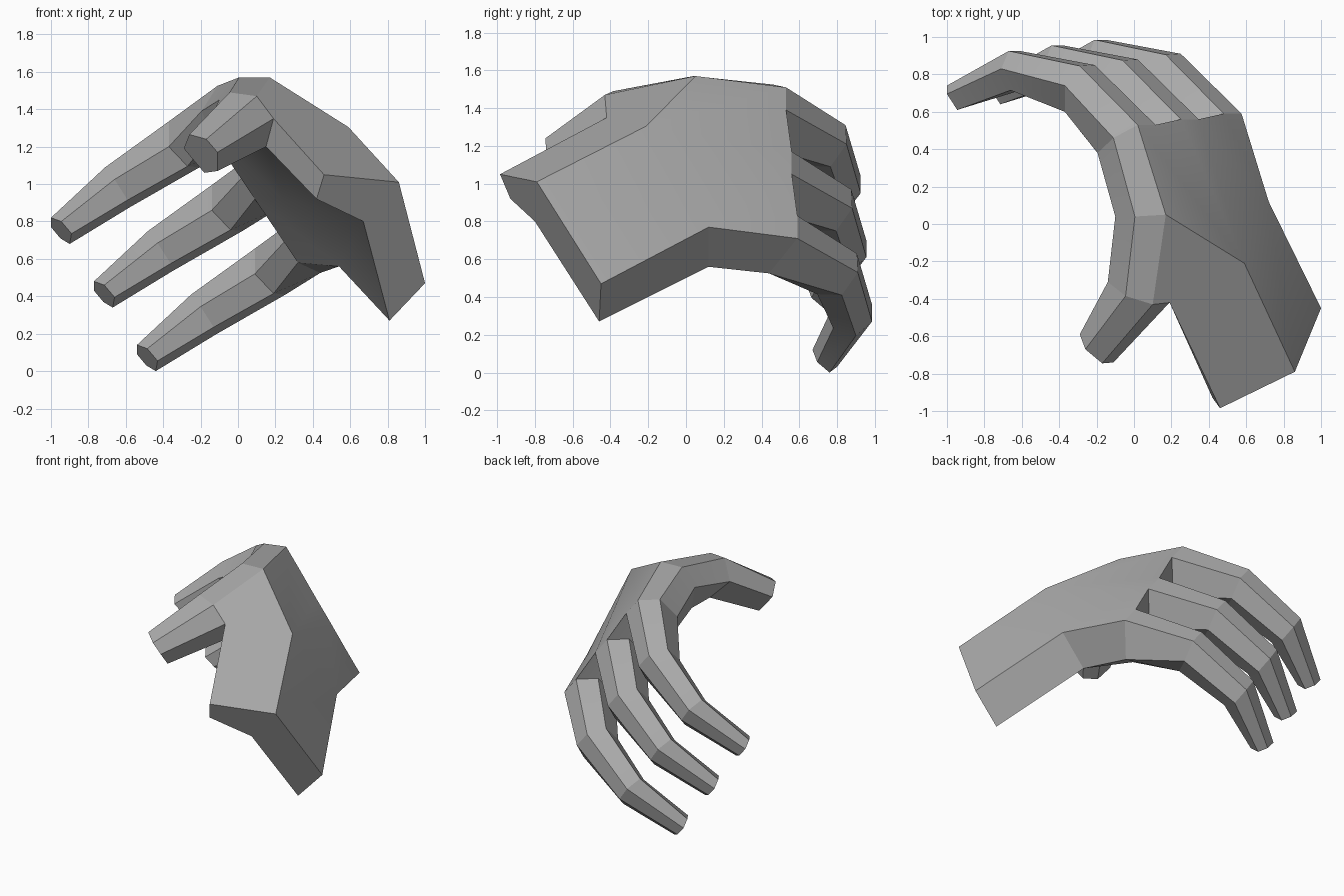
import bpy, bmesh, math
from mathutils import Vector

if "Cube" in bpy.data.objects:
    bpy.data.objects.remove(bpy.data.objects["Cube"])

skin = bpy.data.materials.new("plain grey")
skin.diffuse_color = (0.40, 0.40, 0.40, 1)
skin.use_nodes = True
skin.node_tree.nodes["Principled BSDF"].inputs["Base Color"].default_value = skin.diffuse_color


def make_part(name, faces):
    """Weld a list of polygons into one shaded object."""
    bm = bmesh.new()
    for f in faces:
        bm.faces.new([bm.verts.new(p) for p in f])
    bmesh.ops.remove_doubles(bm, verts=bm.verts[:], dist=0.0005)
    bmesh.ops.recalc_face_normals(bm, faces=bm.faces[:])
    me = bpy.data.meshes.new(name)
    bm.to_mesh(me)
    bm.free()
    ob = bpy.data.objects.new(name, me)
    bpy.context.collection.objects.link(ob)
    me.materials.append(skin)
    bpy.ops.object.select_all(action='DESELECT')
    ob.select_set(True)
    bpy.context.view_layer.objects.active = ob
    bpy.ops.object.shade_smooth_by_angle(angle=math.radians(18))
    return ob


def ring(*pts):
    return [Vector(p) for p in pts]


def tube(rings):
    """Six-sided tube through the rings, closed at its tip."""
    faces = [[a[i], a[(i + 1) % 6], b[(i + 1) % 6], b[i]]
             for a, b in zip(rings, rings[1:]) for i in range(6)]
    return faces + [rings[-1]]


# Finger rings from knuckle to tip; the three fingers share one shape
knuckle = ring((-.195, .38, 1.39), (-.11, .46, 1.525), (.02, .53, 1.51),
               (.115, .53, 1.39), (-.02, .38, 1.205), (-.14, .31, 1.26))
middle = ring((-.37, .60, 1.20), (-.37, .74, 1.335), (-.29, .845, 1.31),
              (-.21, .85, 1.21), (-.205, .765, 1.09), (-.27, .635, 1.095))
end = ring((-.66, .715, 1.025), (-.71, .83, 1.09), (-.67, .925, 1.04),
           (-.61, .925, .95), (-.58, .84, .875), (-.59, .72, .915))
tip = ring((-.945, .61, .80), (-1, .695, .82), (-1, .74, .77),
           (-.95, .74, .71), (-.90, .70, .68), (-.89, .635, .735))
step = Vector((.23, .03, -.34))
bases = []
for n, name in enumerate(("first_finger", "second_finger", "third_finger")):
    rings = [[p + step * n for p in r] for r in (knuckle, middle, end, tip)]
    bases.append(rings[0])
    make_part(name, tube(rings))

# Thumb
thumb_base = ring((-.14, -.31, 1.37), (-.045, -.385, 1.49), (.10, -.43, 1.47),
                  (.19, -.42, 1.35), (.15, -.33, 1.20), (.01, -.29, 1.22))
thumb_tip = ring((-.29, -.59, 1.19), (-.26, -.67, 1.265), (-.17, -.745, 1.24),
                 (-.11, -.74, 1.17), (-.11, -.66, 1.07), (-.18, -.59, 1.06))
make_part("thumb", tube([thumb_base, thumb_tip]))

# Palm: wrist end, hand edge and the ridge between thumb and first finger
wrist = ring((.46, -.985, 1.05), (.86, -.79, 1.01), (1, -.45, .47),
             (.81, -.46, .27), (.67, -.80, .80), (.42, -.93, .92))
A, B, C, D, E, F = wrist
ridge_in, ridge_top, ridge_back, ridge_under = ring(
    (-.10, .04, 1.45), (.005, .04, 1.57), (.17, .05, 1.57), (-.06, .02, 1.28))
back, edge, heel, hollow = ring(
    (.59, -.21, 1.305), (.72, .12, .77), (.54, .12, .56), (.24, .05, .92))
k1, k2, k3, k4, k5, k6 = thumb_base
a, b, c = bases
palm = [
    wrist,
    # thumb to first finger ridge
    [k1, k2, ridge_top, ridge_in], [ridge_in, ridge_top, a[1], a[0]],
    [k2, k3, ridge_back, ridge_top], [ridge_top, ridge_back, a[2], a[1]],
    [k6, k1, ridge_in, ridge_under], [ridge_under, ridge_in, a[0], a[5]],
    # back of the hand
    [k3, k4, A, B, back, ridge_back],
    [B, C, edge, back],
    [ridge_back, back, b[3], b[2], a[3], a[2]],
    [back, edge, c[3], c[2], b[3]],
    # outer edge and thumb side
    [C, D, heel, edge], [edge, heel, c[4], c[3]], [A, k4, k5, F],
    # underside
    [k5, F, E, hollow], [k5, hollow, ridge_under, k6], [E, D, heel, hollow],
    [ridge_under, a[5], b[0], b[5], hollow],
    [hollow, b[5], c[0], c[5], heel], [heel, c[5], c[4]],
]
# webs between the fingers
for p, q in ((a, b), (b, c)):
    palm += [[p[3], q[2], q[1], p[4]], [p[4], q[1], q[0], p[5]]]
make_part("palm", palm)
